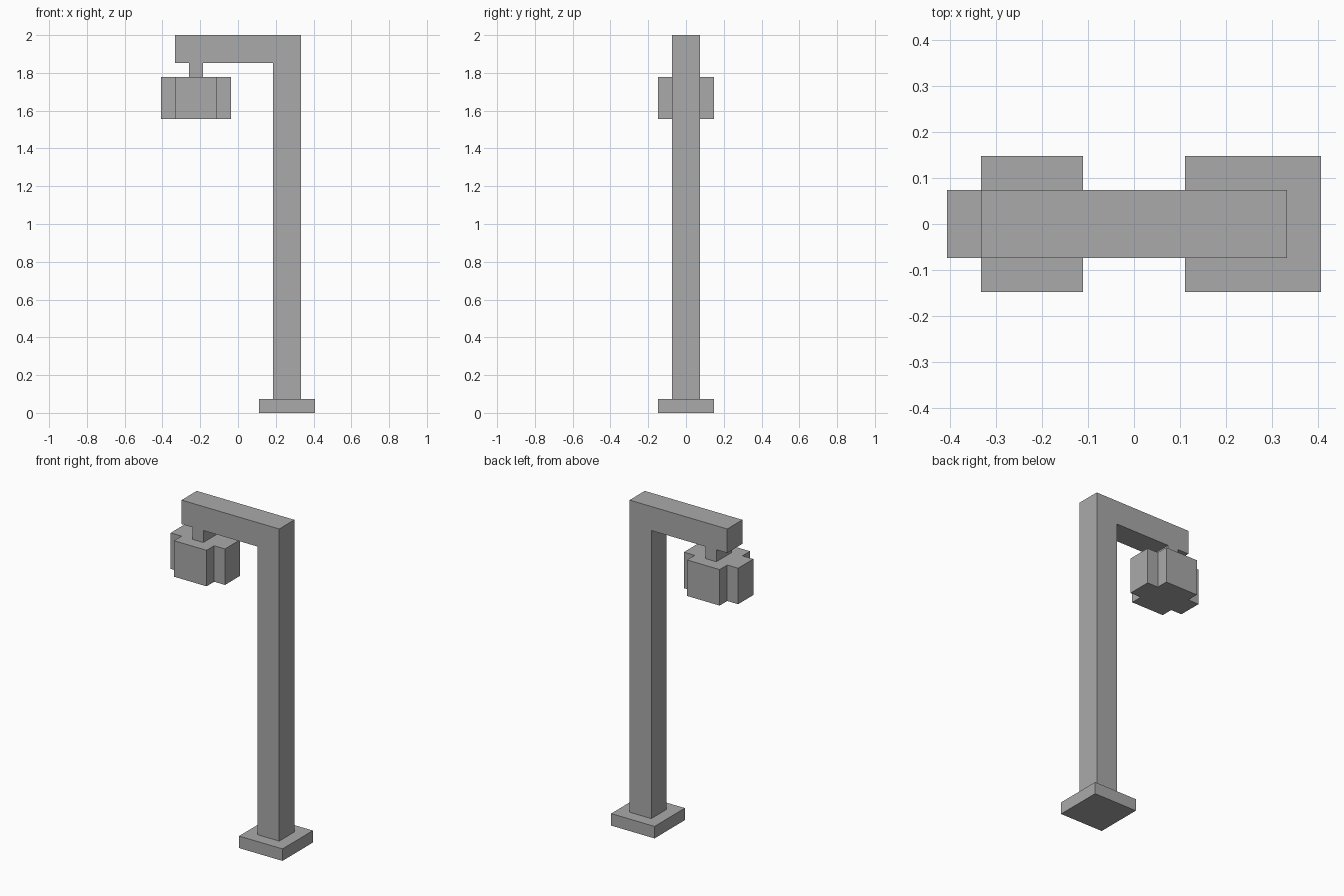
import bpy
import bmesh
from mathutils import Vector

cube = bpy.data.objects.get("Cube")
if cube:
    bpy.data.objects.remove(cube, do_unlink=True)

U = 2 / 27  # module: the lamp is 27 units tall

grey = bpy.data.materials.new("plain_grey")
grey.use_nodes = True
colour = (0.4, 0.4, 0.4, 1)
grey.diffuse_color = colour
grey.node_tree.nodes["Principled BSDF"].inputs["Base Color"].default_value = colour


def prism(name, outline, push):
    """Extrude a flat outline along push, all in units."""
    bm = bmesh.new()
    face = bm.faces.new([bm.verts.new(Vector(p) * U) for p in outline])
    moved = bmesh.ops.extrude_face_region(bm, geom=[face])["geom"]
    verts = [v for v in moved if isinstance(v, bmesh.types.BMVert)]
    bmesh.ops.translate(bm, verts=verts, vec=Vector(push) * U)
    bmesh.ops.recalc_face_normals(bm, faces=bm.faces)
    mesh = bpy.data.meshes.new(name)
    bm.to_mesh(mesh)
    bm.free()
    mesh.materials.append(grey)
    obj = bpy.data.objects.new(name, mesh)
    bpy.context.collection.objects.link(obj)
    return obj


# Square foot plate
prism("base", [(1.5, -2, 0), (5.5, -2, 0), (5.5, 2, 0), (1.5, 2, 0)], (0, 0, 1))

# Post, arm and short hanger as one bent profile
post = [(4.5, 1), (4.5, 27), (-4.5, 27), (-4.5, 25), (-3.5, 25),
        (-3.5, 24), (-2.5, 24), (-2.5, 25), (2.5, 25), (2.5, 1)]
prism("post_and_arm", [(x, -1, z) for x, z in post], (0, 2, 0))

# Lantern with a notched, cross-shaped plan
quarter = [(2.5, 1), (1.5, 1), (1.5, 2)]
plan = []
for sx, sy in ((1, 1), (-1, 1), (-1, -1), (1, -1)):
    corner = quarter if sx == sy else quarter[::-1]
    plan += [(sx * x - 3, sy * y, 21) for x, y in corner]
prism("lantern", plan, (0, 0, 3))
